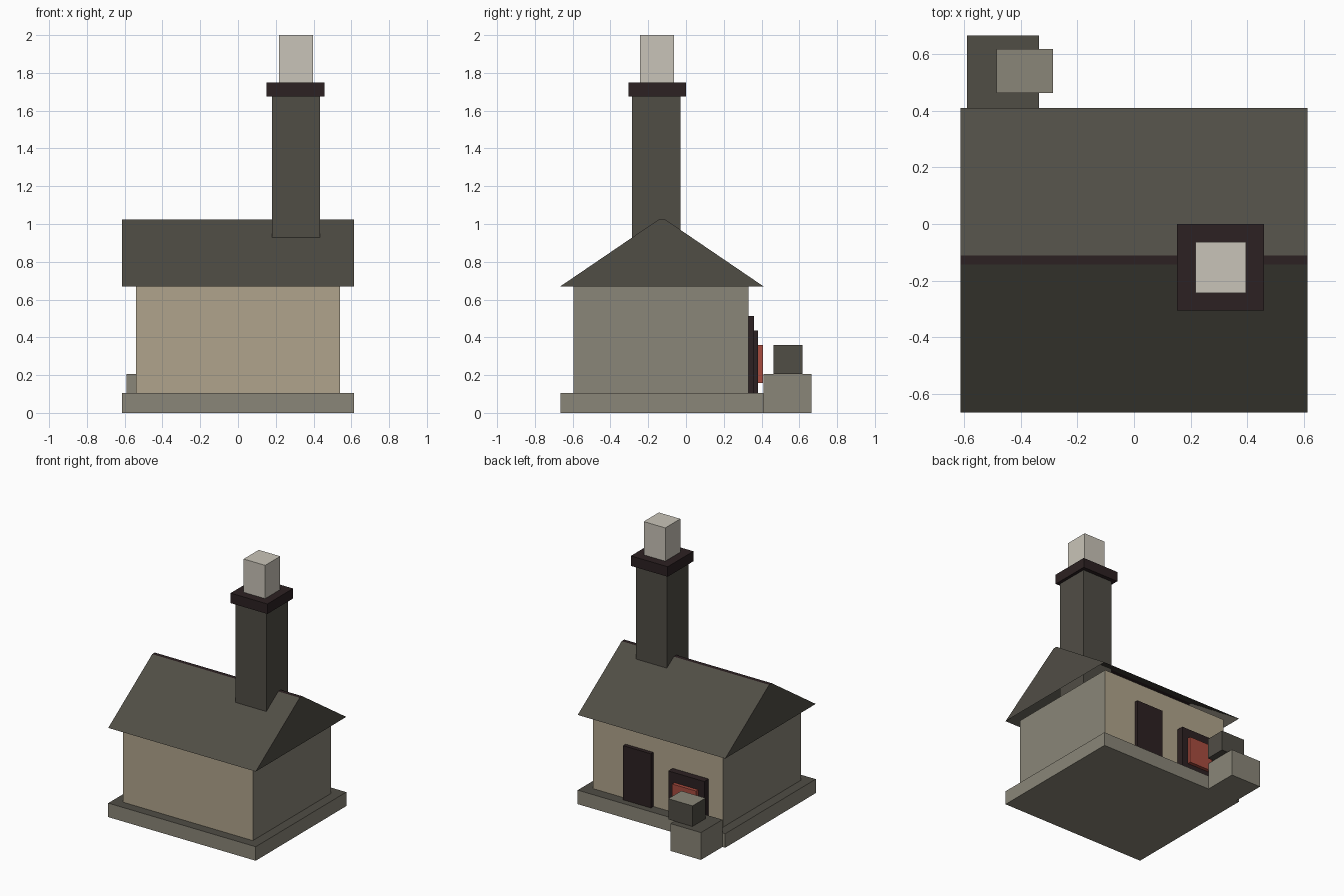
import bpy
import bmesh

default = bpy.data.objects.get("Cube")
if default:
    bpy.data.objects.remove(default, do_unlink=True)


def material(name, hex_code):
    """Flat material from an sRGB hex code, stored as linear values."""
    channels = [int(hex_code[i:i + 2], 16) / 255 for i in (0, 2, 4)]
    colour = [c / 12.92 if c < 0.04045 else ((c + 0.055) / 1.055) ** 2.4
              for c in channels] + [1.0]
    mat = bpy.data.materials.new(name)
    mat.use_nodes = True
    mat.diffuse_color = colour
    bsdf = next(n for n in mat.node_tree.nodes if n.type == 'BSDF_PRINCIPLED')
    bsdf.inputs["Base Color"].default_value = colour
    bsdf.inputs["Roughness"].default_value = 0.9
    return mat


STONE = material("grey stone", "8a8678")
SLATE = material("dark slate", "504d45")
PLASTER = material("tan plaster", "b0a48c")
TRIM = material("dark trim", "2c2122")
CLAY = material("pale clay", "c9c4b8")
EMBER = material("ember red", "a84c3f")


def finish(name, bm, mats, rule=None):
    """Turn a bmesh into an object; rule(normal) picks the material slot."""
    bmesh.ops.recalc_face_normals(bm, faces=bm.faces)
    bm.normal_update()
    if rule:
        for face in bm.faces:
            face.material_index = rule(face.normal)
    mesh = bpy.data.meshes.new(name)
    bm.to_mesh(mesh)
    bm.free()
    for mat in mats:
        mesh.materials.append(mat)
    obj = bpy.data.objects.new(name, mesh)
    bpy.context.collection.objects.link(obj)
    return obj


def box(name, xs, ys, zs, mats, rule=None):
    """Box given by its low and high limit on each axis."""
    bm = bmesh.new()
    bmesh.ops.create_cube(bm, size=1)
    for v in bm.verts:
        for axis, (low, high) in enumerate((xs, ys, zs)):
            v.co[axis] = high if v.co[axis] > 0 else low
    return finish(name, bm, mats, rule)


def top_only(normal):
    return int(normal.z > 0.9)


def front_and_back(normal):
    return int(abs(normal.y) > 0.9)


# Plinth and walls
FOOT_X, FOOT_Y = (-0.613, 0.613), (-0.665, 0.41)
box("plinth", FOOT_X, FOOT_Y, (0, 0.105), [STONE, SLATE], top_only)
box("walls", (-0.54, 0.54), (-0.595, 0.33), (0.105, 0.67),
    [STONE, PLASTER], front_and_back)

# Gable roof, open underneath, with a narrow flat ridge
profile = [(FOOT_Y[0], 0.67), (-0.143, 1.025), (-0.112, 1.025), (FOOT_Y[1], 0.67)]
bm = bmesh.new()
ends = [[bm.verts.new((x, y, z)) for y, z in profile] for x in FOOT_X]
for end in ends:
    bm.faces.new(end)
for i in range(len(profile) - 1):
    bm.faces.new((ends[0][i], ends[0][i + 1], ends[1][i + 1], ends[1][i]))
finish("roof", bm, [SLATE, TRIM], top_only)

# Chimney
box("chimney_stack", (0.18, 0.435), (-0.285, -0.03), (0.67, 1.675), [SLATE])
box("chimney_cap", (0.152, 0.458), (-0.305, 0), (1.675, 1.75), [TRIM])
box("chimney_pot", (0.217, 0.396), (-0.243, -0.064), (1.75, 2), [CLAY])

# Door and hearth on the back wall
box("door", (0.04, 0.27), (0.33, 0.36), (0.105, 0.512), [TRIM])
box("hearth_frame", (-0.42, -0.12), (0.33, 0.382), (0.105, 0.435), [TRIM])
box("hearth_fire", (-0.37, -0.17), (0.382, 0.408), (0.157, 0.36), [EMBER])

# Work block outside the hearth
box("block_base", (-0.59, -0.335), (0.41, 0.665), (0, 0.205),
    [STONE, SLATE], top_only)
box("block_top", (-0.486, -0.285), (0.463, 0.617), (0.205, 0.36),
    [SLATE, STONE], top_only)
